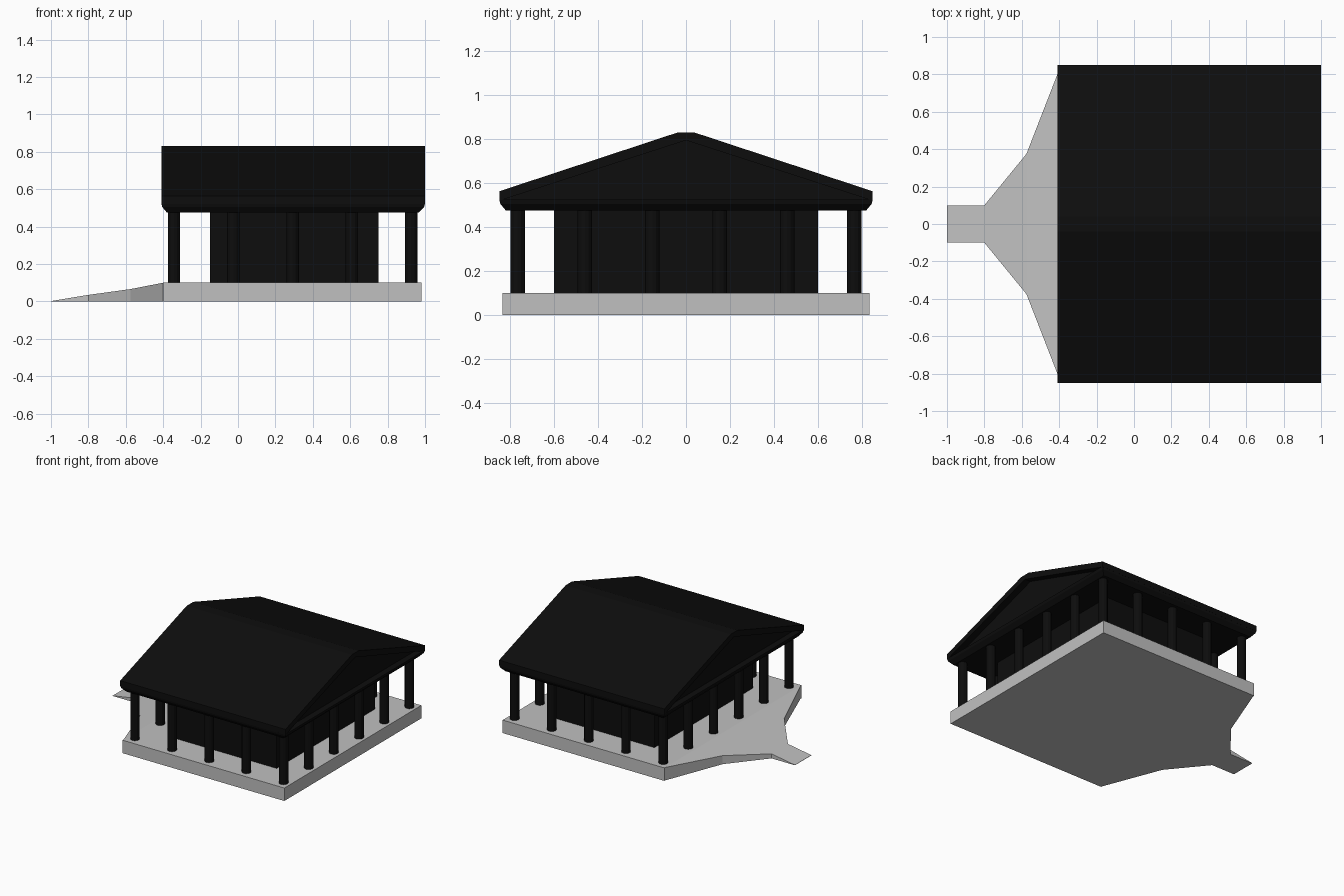
import bpy, bmesh

if "Cube" in bpy.data.objects:
    bpy.data.objects.remove(bpy.data.objects["Cube"])


def material(name, v):
    m = bpy.data.materials.new(name)
    m.diffuse_color = (v, v, v, 1)
    m.use_nodes = True
    m.node_tree.nodes["Principled BSDF"].inputs["Base Color"].default_value = m.diffuse_color
    return m


BLACK = material("black", 0.004)
GREY = material("light grey stone", 0.53)


def make(name, bm, mat):
    bmesh.ops.recalc_face_normals(bm, faces=bm.faces)
    me = bpy.data.meshes.new(name)
    bm.to_mesh(me)
    bm.free()
    me.materials.append(mat)
    ob = bpy.data.objects.new(name, me)
    bpy.context.collection.objects.link(ob)
    return ob


def loft(name, rings, mat):
    """Solid through rings of equal point count, capped at both ends."""
    bm = bmesh.new()
    vs = [[bm.verts.new(p) for p in r] for r in rings]
    n = len(rings[0])
    for a, b in zip(vs, vs[1:]):
        for i in range(n):
            bm.faces.new((a[i], a[(i + 1) % n], b[(i + 1) % n], b[i]))
    bm.faces.new(vs[0])
    bm.faces.new(vs[-1])
    return make(name, bm, mat)


def rect(x0, x1, y, z):
    return [(x0, -y, z), (x1, -y, z), (x1, y, z), (x0, y, z)]


def extrude_x(name, profile, x0, x1, mat):
    return loft(name, [[(x, y, z) for y, z in profile] for x in (x0, x1)], mat)


# Stone platform and hall
loft("platform", [rect(-0.4, 0.98, 0.835, 0), rect(-0.4, 0.98, 0.835, 0.1)], GREY)
loft("hall", [rect(-0.15, 0.75, 0.6, 0.1), rect(-0.15, 0.75, 0.6, 0.48)], BLACK)

# Ramp narrowing to a path: (x, half width, top height)
stations = [(-1, 0.1, 0.002), (-0.8, 0.1, 0.035), (-0.575, 0.375, 0.066), (-0.4, 0.825, 0.1)]
loft("ramp", [[(x, -w, 0), (x, w, 0), (x, w, h), (x, -w, h)] for x, w, h in stations], GREY)

# Columns around the edge: 5 along x, 6 along y
for i in range(5):
    for j in range(6):
        if i in (0, 4) or j in (0, 5):
            bpy.ops.mesh.primitive_cylinder_add(
                vertices=12, radius=0.033, depth=0.38,
                location=(-0.342 + i * 0.317, -0.767 + j * 0.3068, 0.29))
            ob = bpy.context.object
            ob.name = "column"
            ob.data.materials.append(BLACK)

# Flared cornice under the roof
loft("cornice", [rect(-0.38, 0.965, 0.82, 0.475), rect(-0.405, 0.995, 0.845, 0.505),
                 rect(-0.41, 1.0, 0.85, 0.525)], BLACK)

# Gable wall set back behind the roof edges
extrude_x("gable_wall", [(-0.83, 0.52), (0.83, 0.52), (0.83, 0.535), (0, 0.805), (-0.83, 0.535)],
          -0.36, 0.95, BLACK)

# Roof slab with a flat ridge
extrude_x("roof", [(-0.85, 0.52), (-0.85, 0.563), (-0.04, 0.83), (0.04, 0.83), (0.85, 0.563),
                   (0.85, 0.52), (0, 0.795)], -0.41, 1.0, BLACK)
